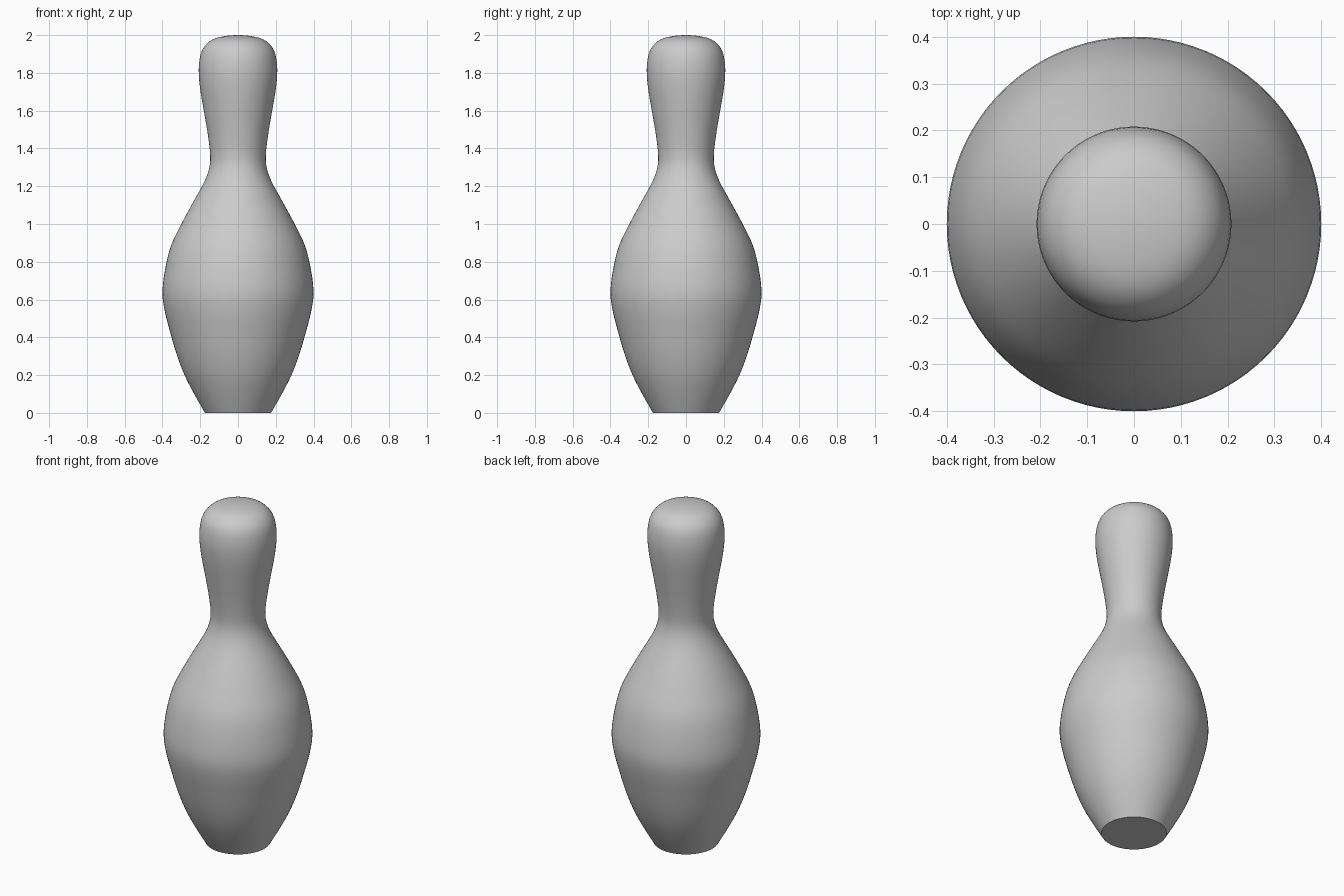
import bpy, bmesh, math
from mathutils import Vector

if "Cube" in bpy.data.objects:
    bpy.data.objects.remove(bpy.data.objects["Cube"])

# Silhouette control points (radius, height)
ctrl = [(0.175, 0), (0.232, 0.1), (0.283, 0.2), (0.325, 0.31), (0.36, 0.43), (0.388, 0.54),
        (0.4, 0.64), (0.385, 0.765), (0.353, 0.89), (0.295, 1.01), (0.235, 1.12), (0.18, 1.22),
        (0.154, 1.29), (0.147, 1.36), (0.159, 1.47), (0.181, 1.60), (0.201, 1.72),
        (0.208, 1.82), (0.196, 1.905), (0.165, 1.955), (0.12, 1.983), (0.06, 1.996), (0, 2.0)]
SEGMENTS, STEPS = 96, 3


def smooth_profile(pts, steps):
    """Catmull-Rom curve through the points."""
    p = [Vector(q) for q in pts]
    p = [2 * p[0] - p[1]] + p + [Vector((-p[-2].x, p[-2].y))]
    out = []
    for a, b, c, d in zip(p, p[1:], p[2:], p[3:]):
        for i in range(steps):
            t = i / steps
            out.append(0.5 * (2 * b + (c - a) * t + (2 * a - 5 * b + 4 * c - d) * t * t
                              + (3 * b - a - 3 * c + d) * t ** 3))
    return out


# Pin body: stacked rings turned around z
bm = bmesh.new()
rings = []
for r, z in smooth_profile(ctrl, STEPS):
    rings.append([bm.verts.new((r * math.cos(a), r * math.sin(a), z))
                  for a in (2 * math.pi * k / SEGMENTS for k in range(SEGMENTS))])
for lo, hi in zip(rings, rings[1:]):
    for k in range(SEGMENTS):
        n = (k + 1) % SEGMENTS
        bm.faces.new((lo[k], lo[n], hi[n], hi[k]))

# Flat base and top pole
bm.faces.new(rings[0][::-1])
pole = bm.verts.new((0, 0, 2.0))
for k in range(SEGMENTS):
    bm.faces.new((rings[-1][k], rings[-1][(k + 1) % SEGMENTS], pole))

mesh = bpy.data.meshes.new("bowling_pin")
bm.to_mesh(mesh)
bm.free()
pin = bpy.data.objects.new("bowling_pin", mesh)
bpy.context.collection.objects.link(pin)
bpy.context.view_layer.objects.active = pin
pin.select_set(True)
bpy.ops.object.shade_smooth_by_angle(angle=math.radians(35))
